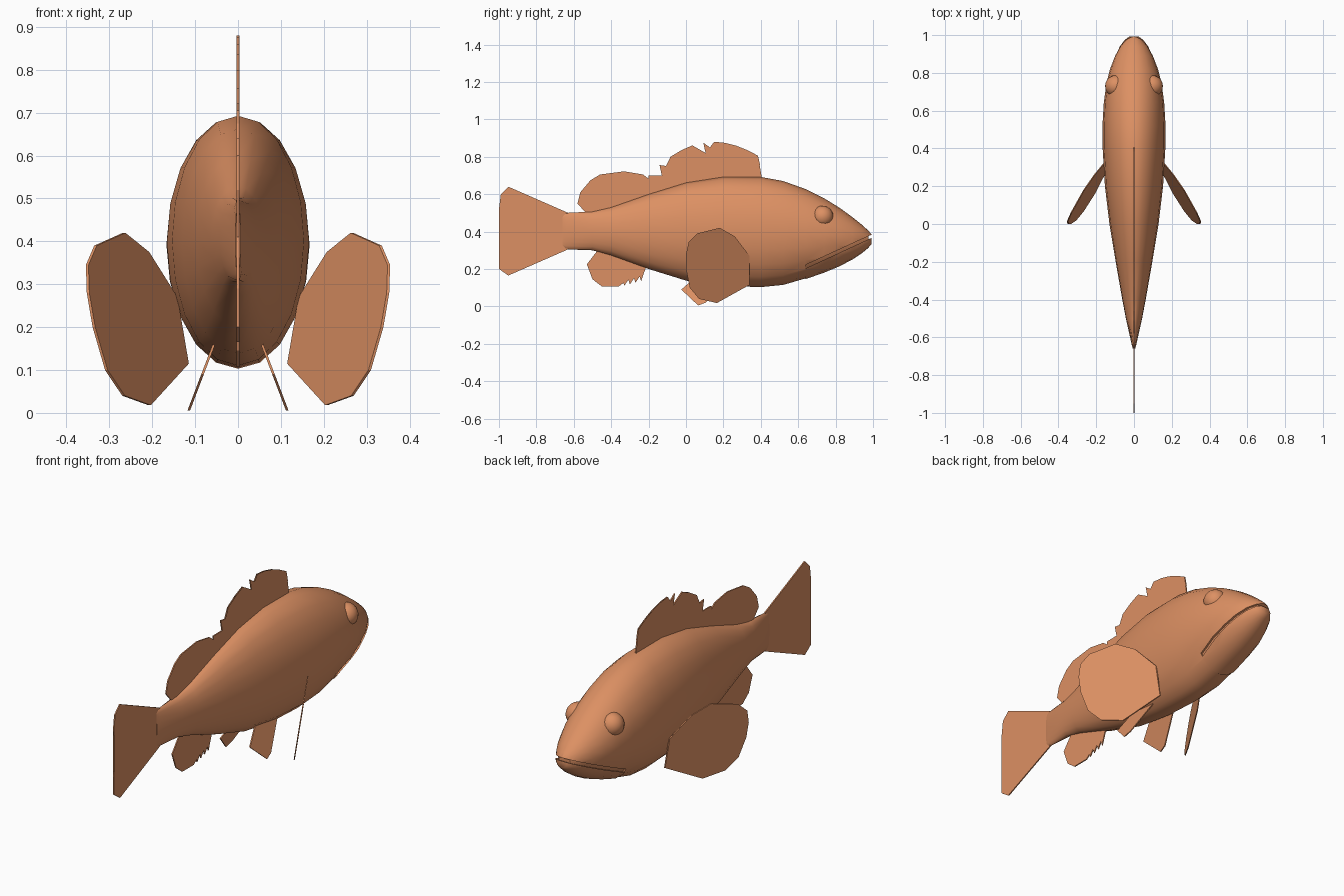
import bpy, bmesh, math
from mathutils import Vector

cube = bpy.data.objects.get("Cube")
if cube:
    bpy.data.objects.remove(cube, do_unlink=True)

skin = bpy.data.materials.new("orange_skin")
skin.use_nodes = True
skin.diffuse_color = (0.72, 0.28, 0.125, 1)
bsdf = skin.node_tree.nodes["Principled BSDF"]
bsdf.inputs["Base Color"].default_value = skin.diffuse_color
bsdf.inputs["Roughness"].default_value = 0.8


def finish(name, bm, angle=None):
    """Turn a bmesh into a named object with the skin material."""
    bmesh.ops.recalc_face_normals(bm, faces=bm.faces)
    mesh = bpy.data.meshes.new(name)
    bm.to_mesh(mesh)
    bm.free()
    obj = bpy.data.objects.new(name, mesh)
    bpy.context.collection.objects.link(obj)
    mesh.materials.append(skin)
    if angle:
        smooth(obj, angle)
    return obj


def select(obj):
    bpy.ops.object.select_all(action='DESELECT')
    obj.select_set(True)
    bpy.context.view_layer.objects.active = obj


def smooth(obj, angle):
    select(obj)
    bpy.ops.object.shade_smooth_by_angle(angle=math.radians(angle))


def loft(stations, widen=0.0, deepen=0.0, sides=20):
    """Skin elliptical rings given as (y, top, bottom, half width)."""
    bm = bmesh.new()
    rings = []
    for y, top, bottom, width in stations:
        low = bottom - deepen
        mid, half = (top + low) / 2, (top - low) / 2
        turn = [math.tau * i / sides for i in range(sides)]
        rings.append([bm.verts.new(((width + widen) * math.sin(a), y,
                                    mid + half * math.cos(a))) for a in turn])
    for a, b in zip(rings, rings[1:]):
        for i in range(sides):
            j = (i + 1) % sides
            bm.faces.new((a[i], a[j], b[j], b[i]))
    bm.faces.new(rings[0])
    bm.faces.new(rings[-1])
    return bm


def plate(name, outline, x_at=lambda y, z: 0, thick=0.006):
    """Thin fin from a (y, z) outline, placed on the plane x_at(y, z)."""
    bm = bmesh.new()
    sheets = [[bm.verts.new((x_at(y, z) + s * thick / 2, y, z))
               for y, z in outline] for s in (-1, 1)]
    for sheet in sheets:
        bm.faces.new(sheet)
    a, b = sheets
    for i in range(len(a)):
        j = (i + 1) % len(a)
        bm.faces.new((a[i], a[j], b[j], b[i]))
    bmesh.ops.triangulate(bm, faces=[f for f in bm.faces if len(f.verts) > 4])
    return finish(name, bm)


# Body
stations = [
    (-.66, .49, .315, .006), (-.64, .5, .305, .012), (-.5, .507, .3, .043),
    (-.4, .53, .272, .062), (-.2, .6, .2, .097), (0, .662, .138, .13),
    (.2, .693, .11, .154), (.4, .692, .103, .166), (.52, .67, .115, .167),
    (.64, .627, .15, .16), (.74, .577, .185, .147), (.82, .528, .218, .127),
    (.89, .477, .255, .1), (.94, .437, .288, .073), (.975, .405, .317, .044),
    (.992, .385, .338, .02)]
body = finish("body", loft(stations))

# Mouth slit cut through the snout
wedge = [(.64, .2), (1.05, .39), (1.05, .41), (.64, .222)]
cutter = plate("mouth_cutter", wedge, thick=0.6)
select(body)
cut = body.modifiers.new("mouth", 'BOOLEAN')
cut.operation = 'DIFFERENCE'
cut.solver = 'EXACT'
cut.object = cutter
bpy.ops.object.modifier_apply(modifier=cut.name)
bpy.data.objects.remove(cutter, do_unlink=True)
smooth(body, 40)

# Lining that closes the slit from inside
head = [s for s in stations if s[0] > .6]
finish("mouth_lining", loft(head[:-1], widen=-.012), 40)

# Lower jaw, a slightly wider shell trimmed along the mouth line
bm = loft(head, widen=.005, deepen=.004)
trim = bmesh.ops.bisect_plane(
    bm, geom=bm.verts[:] + bm.edges[:] + bm.faces[:], clear_outer=True,
    plane_co=Vector((0, .65, .208)), plane_no=Vector((0, -.155, .335)))
rim = [e for e in trim["geom_cut"] if isinstance(e, bmesh.types.BMEdge)]
bmesh.ops.holes_fill(bm, edges=rim)
finish("lower_jaw", bm, 40)

# Spiny front dorsal fin
spines = 11
outline = [(.405, .66), (0.1, .6), (-.2, .55)]
for i in range(spines):
    t = i / (spines - 1)
    y = -.2 + .585 * t
    tip = .70 + .18 * math.sin(math.pi * min(t, 1) ** .9 * .8)
    outline += [(y + .012, tip - .055), (y, tip)]
outline.append((.405, .69))
plate("spiny_dorsal_fin", outline)

# Soft rear dorsal fin
plate("soft_dorsal_fin", [
    (-.54, .505), (-.58, .55), (-.565, .61), (-.51, .675), (-.46, .705),
    (-.33, .722), (-.23, .705), (-.19, .675), (-.19, .56), (-.4, .49)])

# Anal fin with a few short spines at its front
outline = [(-.2, .25), (-.45, .33), (-.48, .29), (-.53, .225), (-.5, .145),
           (-.45, .107), (-.36, .107)]
for i in range(4):
    y, z = -.33 + .03 * i, .11 + .008 * i
    outline += [(y - .008, z + .025), (y, z)]
plate("anal_fin", outline + [(-.22, .2)])

# Tail fin
plate("tail_fin", [
    (-.63, .5), (-.95, .64), (-.99, .6), (-1, .52), (-.962, .41),
    (-1, .29), (-1, .2), (-.95, .165), (-.63, .305)])

# Paired fins and eyes
pectoral = [(.34, .27), (.26, .375), (.18, .42), (.06, .39), (.015, .345),
            (0, .28), (0, .2), (.02, .1), (.07, .04), (.165, .018), (.34, .115)]
pelvic = [(.25, .17), (.06, .165), (-.025, .09), (.065, .005), (.105, .02)]
for side, s in (("left", 1), ("right", -1)):
    plate(side + "_pectoral_fin", pectoral,
          lambda y, z: s * (.147 - .6 * (y - .335) + .17 * (z - .27)))
    plate(side + "_pelvic_fin", pelvic,
          lambda y, z: s * (.058 + .38 * (.155 - z)))
    bm = bmesh.new()
    bmesh.ops.create_uvsphere(bm, u_segments=20, v_segments=12, radius=.058)
    bmesh.ops.translate(bm, verts=bm.verts, vec=(s * .095, .73, .48))
    finish(side + "_eye", bm, 40)
